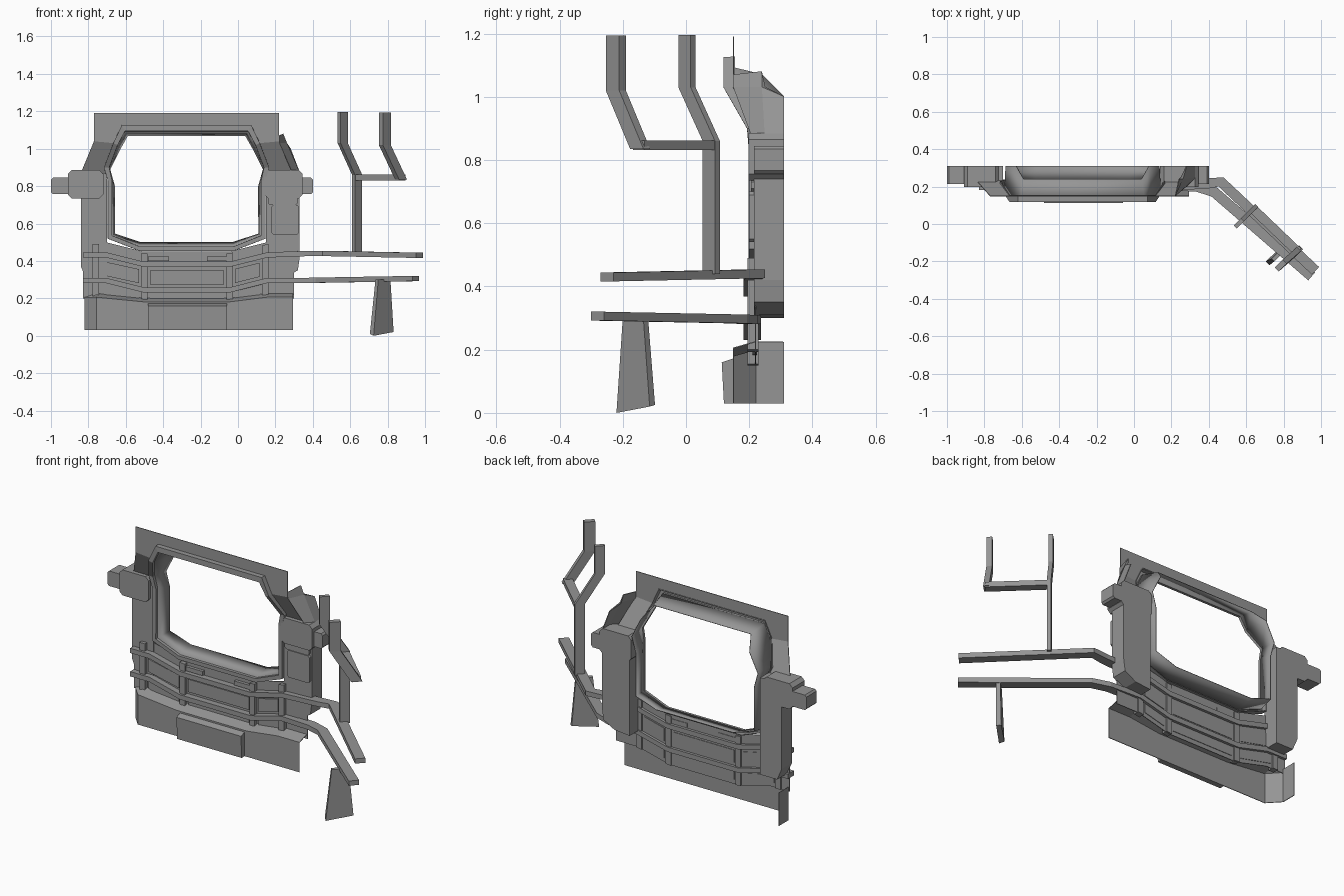
import bpy, bmesh
from mathutils import Vector

cube = bpy.data.objects.get("Cube")
if cube:
    bpy.data.objects.remove(cube, do_unlink=True)

grey = bpy.data.materials.new("mid_grey")
grey.use_nodes = True
GREY = (0.3, 0.3, 0.3, 1)
grey.diffuse_color = GREY
grey.node_tree.nodes["Principled BSDF"].inputs["Base Color"].default_value = GREY

CX = -0.275                      # centre line of the window
FRONT, BACK = 0.2, 0.31


def build(name, verts, faces, thin=False, smooth=False):
    bm = bmesh.new()
    vs = [bm.verts.new(v) for v in verts]
    for f in faces:
        bm.faces.new([vs[i] for i in f])
    bmesh.ops.recalc_face_normals(bm, faces=bm.faces[:])
    mesh = bpy.data.meshes.new(name)
    bm.to_mesh(mesh)
    bm.free()
    mesh.materials.append(grey)
    ob = bpy.data.objects.new(name, mesh)
    bpy.context.collection.objects.link(ob)
    if smooth:
        bpy.ops.object.select_all(action='DESELECT')
        ob.select_set(True)
        bpy.context.view_layer.objects.active = ob
        bpy.ops.object.shade_smooth_by_angle(angle=0.8)
    if thin:
        mod = ob.modifiers.new("thickness", 'SOLIDIFY')
        mod.thickness = 0.004
        mod.offset = 0
    return ob


def sheet(name, rows, closed=False, smooth=False):
    """Thin skin through rows of points."""
    n = len(rows[0])
    faces = []
    for r in range(len(rows) - 1):
        for i in range(n if closed else n - 1):
            j = (i + 1) % n
            faces.append((r * n + i, r * n + j, (r + 1) * n + j, (r + 1) * n + i))
    return build(name, [p for row in rows for p in row], faces, True, smooth)


def loft(name, sections):
    """Closed solid through matching cross-sections."""
    n = len(sections[0])
    m = len(sections)
    faces = [tuple(range(n)), tuple(range((m - 1) * n, m * n))]
    for r in range(m - 1):
        for i in range(n):
            j = (i + 1) % n
            faces.append((r * n + i, r * n + j, (r + 1) * n + j, (r + 1) * n + i))
    return build(name, [p for s in sections for p in s], faces)


def prism(name, outline, y0, y1):
    return loft(name, [[(x, y, z) for x, z in outline] for y in (y0, y1)])


def chamfered(x0, x1, z0, z1, c):
    return [(x0, z0 + c), (x0 + c, z0), (x1 - c, z0), (x1, z0 + c),
            (x1, z1 - c), (x1 - c, z1), (x0 + c, z1), (x0, z1 - c)]


def beam(name, path, w, h):
    """Rectangular bar whose width stays level and square to the path."""
    pts = [Vector(p) for p in path]
    sections = []
    for i, p in enumerate(pts):
        dirs = [(b - a).normalized() for a, b in zip(pts[max(i - 1, 0):i + 1], pts[i:i + 2])] if i else []
        if i < len(pts) - 1:
            dirs.append((pts[i + 1] - p).normalized())
        d = sum(dirs, Vector()).normalized()
        flat = Vector((d.x, d.y, 0))
        side = Vector((-d.y, d.x, 0)).normalized() * w / 2
        up = Vector((0, 0, h / 2)) if flat.length > 0.3 else Vector((0, 0, 0))
        sections.append([p - side - up, p + side - up, p + side + up, p - side + up])
    return loft(name, sections)


def bar(name, path, w, d):
    """Upright bar set square to the diagonal rails, with level sections."""
    a = Vector((1, -1, 0)).normalized() * w / 2
    b = Vector((1, 1, 0)).normalized() * d / 2
    return loft(name, [[Vector(p) - a - b, Vector(p) + a - b, Vector(p) + a + b, Vector(p) - a + b]
                       for p in path])


def drop(x):
    """The lower wall details sag toward the middle."""
    t = (abs(x - CX) - 0.23) / 0.2
    return -0.05 * (1 - min(max(t, 0), 1))


def panel(name, x0, x1, z0, z1, y0, y1):
    prism(name, [(x0, z0 + drop(x0)), (x1, z0 + drop(x1)),
                 (x1, z1 + drop(x1)), (x0, z1 + drop(x0))], y0, y1)


def lean(z):
    """Front depth: the upper window tips forward."""
    t = min(max((z - 0.89) / 0.14, 0), 1)
    return FRONT - 0.08 * t


def ring(half, depth):
    right = [(CX + x, depth(z), z) for x, z in half]
    left = [(CX - x, depth(z), z) for x, z in reversed(half)]
    return right + left


# Window frame and funnel lining
outer = [(0.345, 1.125), (0.39, 1.03), (0.44, 0.9), (0.42, 0.83), (0.42, 0.52), (0.25, 0.455)]
inner = [(0.33, 1.095), (0.37, 1.02), (0.415, 0.9), (0.4, 0.83), (0.4, 0.535), (0.25, 0.475)]
throat = [(0.315, 1.07), (0.355, 1.0), (0.41, 0.89), (0.385, 0.8), (0.385, 0.545), (0.25, 0.5)]
sheet("window_frame", [ring(outer, lambda z: lean(z) + 0.035),
                       ring(outer, lean), ring(inner, lean),
                       ring(inner, lambda z: lean(z) + 0.015)], closed=True)
sheet("window_lining", [ring(inner, lambda z: lean(z) + 0.015),
                        ring(throat, lambda z: 0.24 if z > 1.05 else BACK)],
      closed=True, smooth=True)

# Flat header plate with leaning shoulders
header = [(0.565, 0.87), (0.495, 1.04), (0.495, 1.19)]
edge = [(0.435, 0.87), (0.39, 1.03), (0.345, 1.12)]


def header_row(half):
    pts = [(CX - x, lean(z) + 0.03, z) for x, z in half]
    return pts + [(CX + x, lean(z) + 0.03, z) for x, z in reversed(half)]


sheet("header_plate", [header_row(header), header_row(edge)])

# Side fin behind the right end of the header
sheet("side_fin", [
    [(0.22, 0.15, 1.07), (0.22, 0.15, 1.03), (0.29, 0.21, 0.87)],
    [(0.24, 0.24, 1.08), (0.26, 0.24, 1.03), (0.33, 0.25, 0.87)],
    [(0.25, 0.25, 1.03), (0.28, BACK, 1.0), (0.33, BACK, 0.87)]])

# Side pillars with raised panels
prism("left_pillar", [(-0.81, 0.3), (-0.7, 0.3), (-0.7, 0.87), (-0.83, 0.87), (-0.84, 0.82), (-0.84, 0.37)],
      0.215, BACK)
prism("right_pillar", [(0.15, 0.3), (0.25, 0.31), (0.32, 0.35), (0.33, 0.42), (0.33, 0.87), (0.15, 0.87)],
      0.215, BACK)
prism("right_pillar_panel", chamfered(0.18, 0.325, 0.54, 0.7, 0.01), 0.2, 0.24)
prism("right_pillar_cap", chamfered(0.16, 0.32, 0.7, 0.74, 0.01), 0.205, 0.25)

# Side clamp blocks and their outer arms
for side, x0, x1, a0, a1 in (("left", -0.91, -0.72, -1.0, -0.89), ("right", 0.14, 0.345, 0.33, 0.4)):
    prism(side + "_clamp", chamfered(x0, x1, 0.735, 0.885, 0.02), 0.197, BACK)
    prism(side + "_clamp_arm", chamfered(a0, a1, 0.757, 0.845, 0.01), 0.215, BACK)

# Lower wall skin
stations = [-0.83, -0.705, -0.505, -0.045, 0.155, 0.3]
sheet("lower_wall", [[(x, 0.22, z + drop(x)) for x in stations] for z in (0.2, 0.32, 0.42, 0.5)])

# Skirt with wrapped left end
plan = [(-0.82, BACK), (-0.82, 0.22), (-0.755, 0.15), (-0.505, 0.15), (-0.045, 0.15), (0.155, 0.15), (0.295, 0.15)]
skirt_top = [(x, y, 0.205 + drop(x) * 0.5) for x, y in plan]
sheet("skirt", [[(x, y, 0.03) for x, y in plan], skirt_top,
                [(x, max(y, 0.22), z + 0.02) for x, y, z in skirt_top]])
loft("skirt_centre_panel", [[(x, 0.12, 0.03), (x, 0.113, 0.16), (x, 0.15, 0.172), (x, 0.15, 0.03)]
                            for x in (-0.48, -0.06)])

# Upright ribs, raised wall panels and small slots
ribs = [-0.76, -0.5, -0.045, 0.145]
for i, x in enumerate(ribs):
    panel("wall_rib_%d" % (i + 1), x - 0.017, x + 0.017, 0.2, 0.49, 0.195, 0.23)
for i, (a, b) in enumerate(zip(ribs, ribs[1:])):
    panel("mid_panel_%d" % (i + 1), a + 0.03, b - 0.03, 0.325, 0.4, 0.208, 0.225)
    panel("low_panel_%d" % (i + 1), a + 0.03, b - 0.03, 0.225, 0.275, 0.21, 0.225)
for i, x in enumerate((-0.425, -0.11)):
    panel("vent_%d" % (i + 1), x - 0.055, x + 0.055, 0.45, 0.475, 0.2, 0.225)

# Wall bands that run on as the two outward rails
for name, z, tail in (
        ("upper_rail", 0.432, [(0.38, 0.215, 0.44), (0.465, 0.225, 0.44), (0.97, -0.25, 0.43)]),
        ("lower_rail", 0.295, [(0.34, 0.2, 0.295), (0.43, 0.17, 0.297), (0.95, -0.28, 0.306)])):
    path = [(x, 0.21, z + drop(x)) for x in (-0.83, -0.705, -0.505, -0.045, 0.155)]
    beam(name, path + tail, 0.056, 0.028)

# Forked upright on the upper rail
bar("fork_inner_post", [(0.637, 0.08, 0.44), (0.637, 0.08, 0.86), (0.56, 0.003, 1.03), (0.56, 0.003, 1.195)],
    0.022, 0.055)
bar("fork_outer_post", [(0.872, -0.145, 0.835), (0.785, -0.222, 1.02), (0.785, -0.222, 1.193)],
    0.03, 0.06)
beam("fork_crossbar", [(0.637, 0.08, 0.846), (0.877, -0.15, 0.846)], 0.05, 0.03)

# Tapered foot under the lower rail
loft("tapered_foot", [[(0.705, -0.2, 0.01), (0.725, -0.22, 0.0), (0.832, -0.115, 0.02), (0.812, -0.098, 0.025)],
                      [(0.735, -0.185, 0.3), (0.75, -0.2, 0.3), (0.815, -0.135, 0.3), (0.8, -0.12, 0.3)]])
